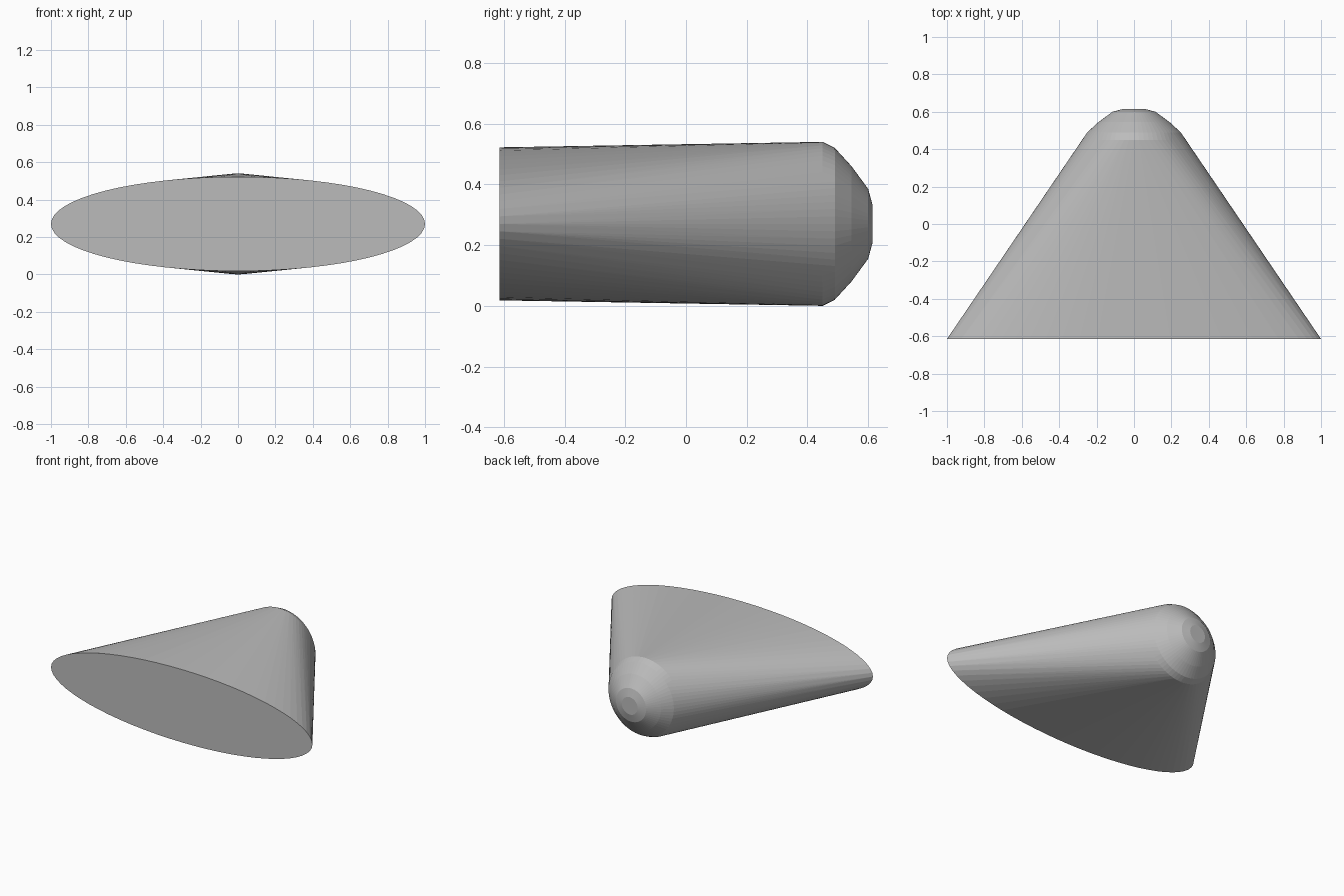
import bpy, bmesh, math

# Remove the default cube
cube = bpy.data.objects.get("Cube")
if cube:
    bpy.data.objects.remove(cube, do_unlink=True)

SIDES = 64
MID = 0.27


def ring(bm, y, rx, rz):
    """Add an upright elliptical ring of points facing along y."""
    for i in range(SIDES):
        a = math.tau * i / SIDES
        bm.verts.new((rx * math.cos(a), y, MID + rz * math.sin(a)))


# Plain grey material
grey = bpy.data.materials.new("plain grey")
colour = (0.5, 0.5, 0.5, 1)
grey.diffuse_color = colour
grey.use_nodes = True
grey.node_tree.nodes["Principled BSDF"].inputs["Base Color"].default_value = colour

bm = bmesh.new()
# Wide elliptical front
ring(bm, -0.615, 1.0, 0.252)
# Rounded nose at the back: (y, radius)
for y, r in ((0.45, 0.27), (0.49, 0.25), (0.545, 0.19), (0.60, 0.115), (0.615, 0.06)):
    ring(bm, y, r, r)

# Stretch one taut skin over the front and the nose
hull = bmesh.ops.convex_hull(bm, input=bm.verts[:])
loose = {g for g in hull["geom_interior"] + hull["geom_unused"]
         if isinstance(g, bmesh.types.BMVert)}
bmesh.ops.delete(bm, geom=list(loose), context='VERTS')
bmesh.ops.dissolve_limit(bm, angle_limit=math.radians(0.1),
                         verts=bm.verts[:], edges=bm.edges[:])
bmesh.ops.recalc_face_normals(bm, faces=bm.faces[:])

mesh = bpy.data.meshes.new("tapered_shell")
bm.to_mesh(mesh)
bm.free()
mesh.materials.append(grey)
shell = bpy.data.objects.new("tapered_shell", mesh)
bpy.context.collection.objects.link(shell)
